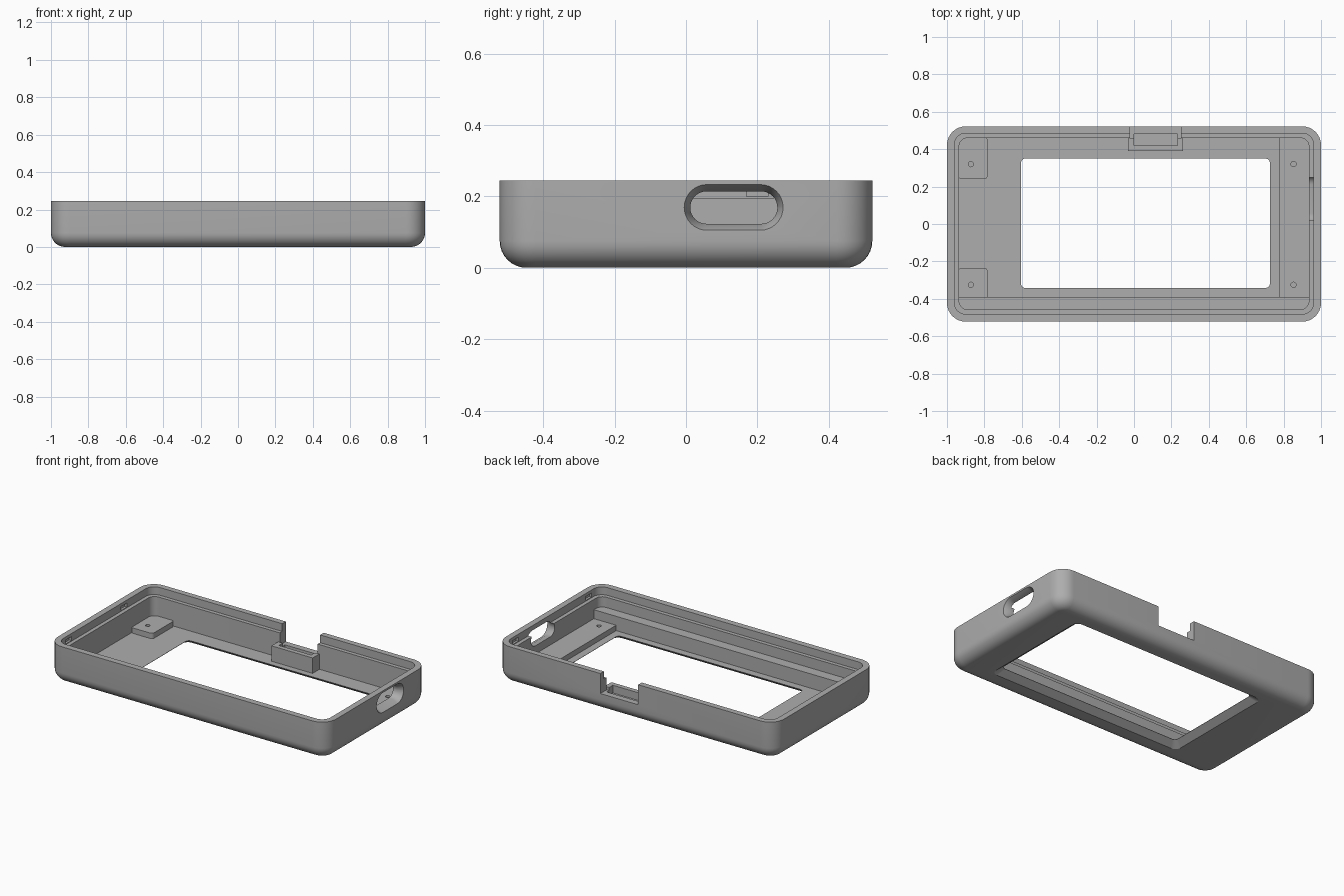
import bpy, bmesh, math

if "Cube" in bpy.data.objects:
    bpy.data.objects.remove(bpy.data.objects["Cube"])

grey = bpy.data.materials.new("plain grey")
grey.diffuse_color = (0.42, 0.42, 0.42, 1)
grey.use_nodes = True
grey.node_tree.nodes["Principled BSDF"].inputs["Base Color"].default_value = grey.diffuse_color


def ring(u0, u1, v0, v1, r, n=8):
    """Counter-clockwise rounded rectangle."""
    if r <= 0:
        return [(u0, v0), (u1, v0), (u1, v1), (u0, v1)]
    pts = []
    corners = [(u0 + r, v0 + r, 180), (u1 - r, v0 + r, 270),
               (u1 - r, v1 - r, 0), (u0 + r, v1 - r, 90)]
    for cu, cv, start in corners:
        for i in range(n + 1):
            a = math.radians(start + 90 * i / n)
            pts.append((cu + r * math.cos(a), cv + r * math.sin(a)))
    return pts


def loft(name, levels, side=False):
    """Closed solid through (u0, u1, v0, v1, r, w) levels; side lofts along x."""
    bm = bmesh.new()
    loops = []
    for u0, u1, v0, v1, r, w in levels:
        loops.append([bm.verts.new((w, u, v) if side else (u, v, w))
                      for u, v in ring(u0, u1, v0, v1, r)])
    for a, b in zip(loops, loops[1:]):
        for i in range(len(a)):
            j = (i + 1) % len(a)
            bm.faces.new((a[i], a[j], b[j], b[i]))
    bm.faces.new(loops[0][::-1])
    bm.faces.new(loops[-1])
    bmesh.ops.remove_doubles(bm, verts=bm.verts, dist=1e-6)
    bmesh.ops.recalc_face_normals(bm, faces=bm.faces)
    me = bpy.data.meshes.new(name)
    bm.to_mesh(me)
    bm.free()
    me.materials.append(grey)
    ob = bpy.data.objects.new(name, me)
    bpy.context.collection.objects.link(ob)
    return ob


def prism(name, x0, x1, y0, y1, z0, z1, r=0):
    return loft(name, [(x0, x1, y0, y1, r, z0), (x0, x1, y0, y1, r, z1)])


def cut(ob, cutter):
    """Subtract a cutter and remove it."""
    cutter.hide_render = True
    mod = ob.modifiers.new("cut", "BOOLEAN")
    mod.operation = "DIFFERENCE"
    mod.solver = "EXACT"
    mod.object = cutter
    bpy.context.view_layer.objects.active = ob
    bpy.ops.object.modifier_apply(modifier=mod.name)
    bpy.data.objects.remove(cutter, do_unlink=True)


H, HY, F = 0.245, 0.522, 0.075
FLOOR, PAD = 0.035, 0.07

# Outer shell with rounded bottom edge
levels = []
for i in range(9):
    a = math.radians(90 * i / 8)
    d = F * (1 - math.sin(a))
    levels.append((-1 + d, 1 - d, -HY + d, HY - d, 0.1 - d, F * (1 - math.cos(a))))
levels.append((-1, 1, -HY, HY, 0.1, H))
shell = loft("case_shell", levels)

# Main cavity and the stepped lip around the rim
cut(shell, prism("cavity", -0.935, 0.935, -0.457, 0.46, FLOOR, 0.4, 0.045))
cut(shell, prism("lip", -0.96, 0.96, -0.482, 0.485, 0.195, 0.4, 0.06))

# Display window, flared towards the underside
wx0, wx1, wy0, wy1 = -0.605, 0.727, -0.342, 0.35
d = 0.045
cut(shell, loft("window", [
    (wx0 - 2 * d, wx1 + 2 * d, wy0 - 2 * d, wy1 + 2 * d, 0.06, -FLOOR),
    (wx0, wx1, wy0, wy1, 0.025, FLOOR - 0.002),
    (wx0, wx1, wy0, wy1, 0.025, 0.1)]))

# Countersunk oval port in the right wall
cut(shell, loft("port", [
    (0.012, 0.256, 0.123, 0.214, 0.0454, 0.9),
    (0.012, 0.256, 0.123, 0.214, 0.0454, 0.965),
    (-0.005, 0.272, 0.105, 0.233, 0.0639, 1.0),
    (-0.005, 0.272, 0.105, 0.233, 0.0639, 1.05)], side=True))

# Connector notch in the back wall
cut(shell, prism("notch", -0.022, 0.25, 0.44, 0.6, 0.115, 0.4))
cut(shell, prism("notch_groove", 0, 0.232, 0.42, 0.482, 0.085, 0.4))

# Small snap recesses in the end walls
for side, ys in ((-1, (-0.37, 0.2)), (1, (-0.37, 0.38))):
    for y in ys:
        x0, x1 = sorted((side * 0.95, side * 0.975))
        cut(shell, prism("snap", x0, x1, y - 0.03, y + 0.03, 0.2, 0.225))

# Front inner ledge
ledge = prism("front_ledge", -0.94, 0.94, -0.462, -0.39, 0.03, 0.128)

# Connector block against the back wall
block = prism("connector_block", -0.033, 0.263, 0.39, 0.465, 0.03, 0.135)
cut(block, prism("block_groove", 0, 0.232, 0.42, 0.6, 0.085, 0.3))
cut(block, prism("block_step", -0.022, 0.25, 0.458, 0.6, 0.115, 0.3))

# Raised mounting pads with screw holes
pads = [prism("back_left_pad", -0.94, -0.782, 0.24, 0.465, 0.03, PAD, 0.02),
        prism("front_left_pad", -0.94, -0.782, -0.41, -0.235, 0.03, PAD, 0.02),
        prism("right_mount_strip", 0.775, 0.94, -0.395, 0.465, 0.03, PAD)]
holes = [[(-0.872, 0.32)], [(-0.872, -0.325)], [(0.853, 0.32), (0.853, -0.325)]]
for pad, spots in zip(pads, holes):
    for x, y in spots:
        cut(pad, prism("screw_hole", x - 0.014, x + 0.014, y - 0.014, y + 0.014,
                       0.04, 0.1, 0.0139))

# Smooth rounded surfaces, keep edges sharp
for ob in [shell, ledge, block] + pads:
    bpy.ops.object.select_all(action="DESELECT")
    ob.select_set(True)
    bpy.context.view_layer.objects.active = ob
    bpy.ops.object.shade_smooth_by_angle(angle=math.radians(30))
